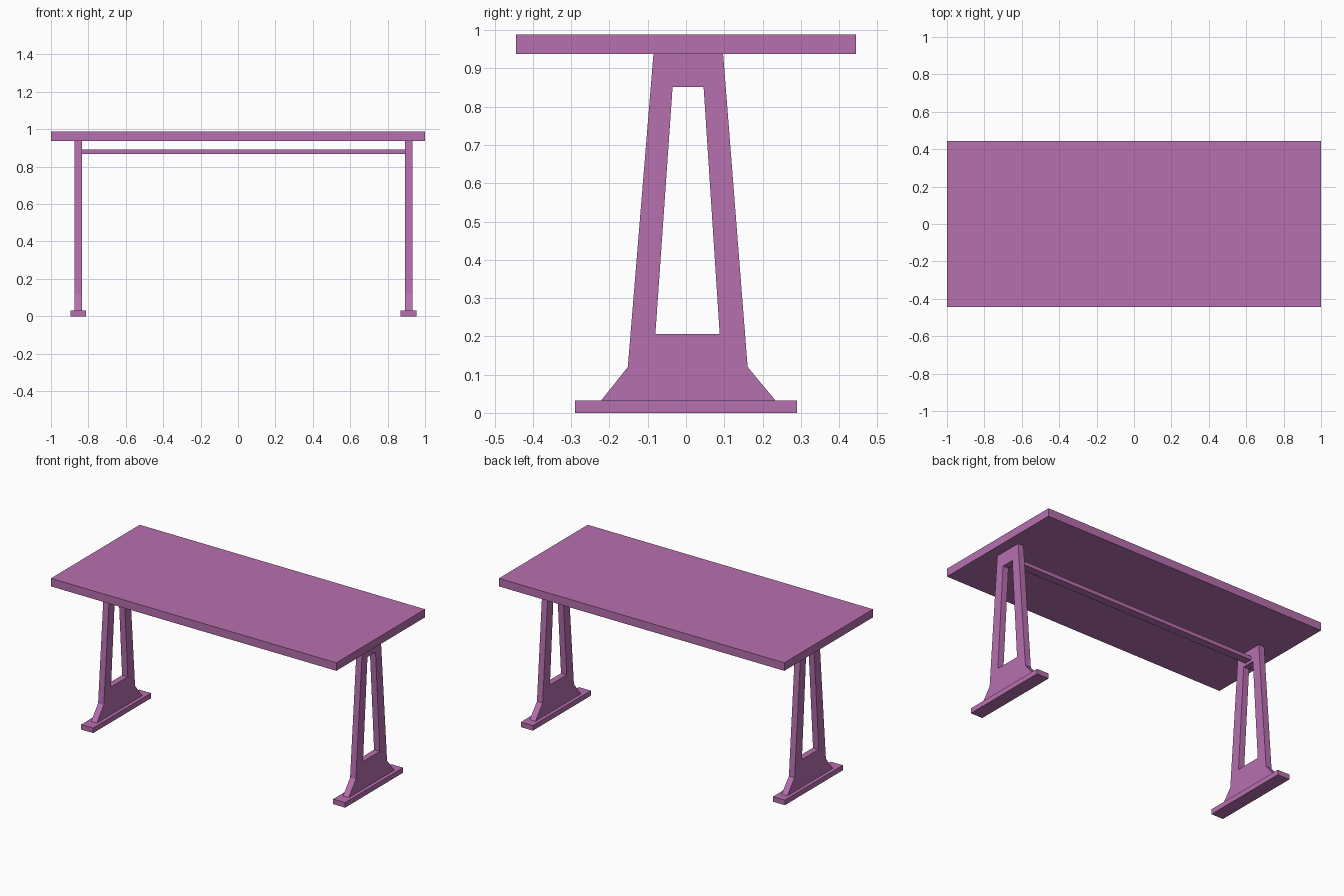
import bpy
import bmesh
from mathutils import Vector

if "Cube" in bpy.data.objects:
    bpy.data.objects.remove(bpy.data.objects["Cube"])

mat = bpy.data.materials.new("purple_paint")
mat.diffuse_color = (0.47, 0.16, 0.43, 1.0)
mat.use_nodes = True
mat.node_tree.nodes["Principled BSDF"].inputs["Base Color"].default_value = mat.diffuse_color


def finish(name, bm):
    bmesh.ops.recalc_face_normals(bm, faces=bm.faces)
    mesh = bpy.data.meshes.new(name)
    bm.to_mesh(mesh)
    bm.free()
    mesh.materials.append(mat)
    obj = bpy.data.objects.new(name, mesh)
    bpy.context.collection.objects.link(obj)
    return obj


def box(name, lo, hi):
    lo, hi = Vector(lo), Vector(hi)
    bm = bmesh.new()
    bmesh.ops.create_cube(bm, size=1)
    bmesh.ops.scale(bm, vec=hi - lo, verts=bm.verts)
    bmesh.ops.translate(bm, vec=(lo + hi) / 2, verts=bm.verts)
    return finish(name, bm)


# Trestle side profile (y, z): outer corners, opening corners, flared base
OUTER = [(-0.152, 0.12), (0.161, 0.12), (0.097, 0.938), (-0.085, 0.938)]
OPENING = [(-0.08, 0.206), (0.088, 0.206), (0.046, 0.851), (-0.035, 0.851)]
FLARE = [(-0.222, 0.032), (0.234, 0.032)]


def trestle(name, x0, x1):
    bm = bmesh.new()
    out, inn, base = ([bm.verts.new((x0, y, z)) for y, z in pts]
                      for pts in (OUTER, OPENING, FLARE))
    for i in range(4):
        j = (i + 1) % 4
        bm.faces.new((out[i], out[j], inn[j], inn[i]))
    bm.faces.new((base[0], base[1], out[1], out[0]))
    ext = bmesh.ops.extrude_face_region(bm, geom=bm.faces[:], use_keep_orig=True)
    moved = [g for g in ext["geom"] if isinstance(g, bmesh.types.BMVert)]
    bmesh.ops.translate(bm, vec=(x1 - x0, 0, 0), verts=moved)
    return finish(name, bm)


# Table top
box("table_top", (-1, -0.444, 0.938), (1, 0.444, 0.989))

# Trestle legs with foot boards
for side, x in (("left", -0.854), ("right", 0.912)):
    trestle(side + "_leg", x - 0.02, x + 0.02)
    box(side + "_foot", (x - 0.042, -0.29, 0), (x + 0.042, 0.29, 0.032))

# Stretcher rail between the legs
box("stretcher_rail", (-0.834, -0.02, 0.868), (0.892, 0.03, 0.892))
